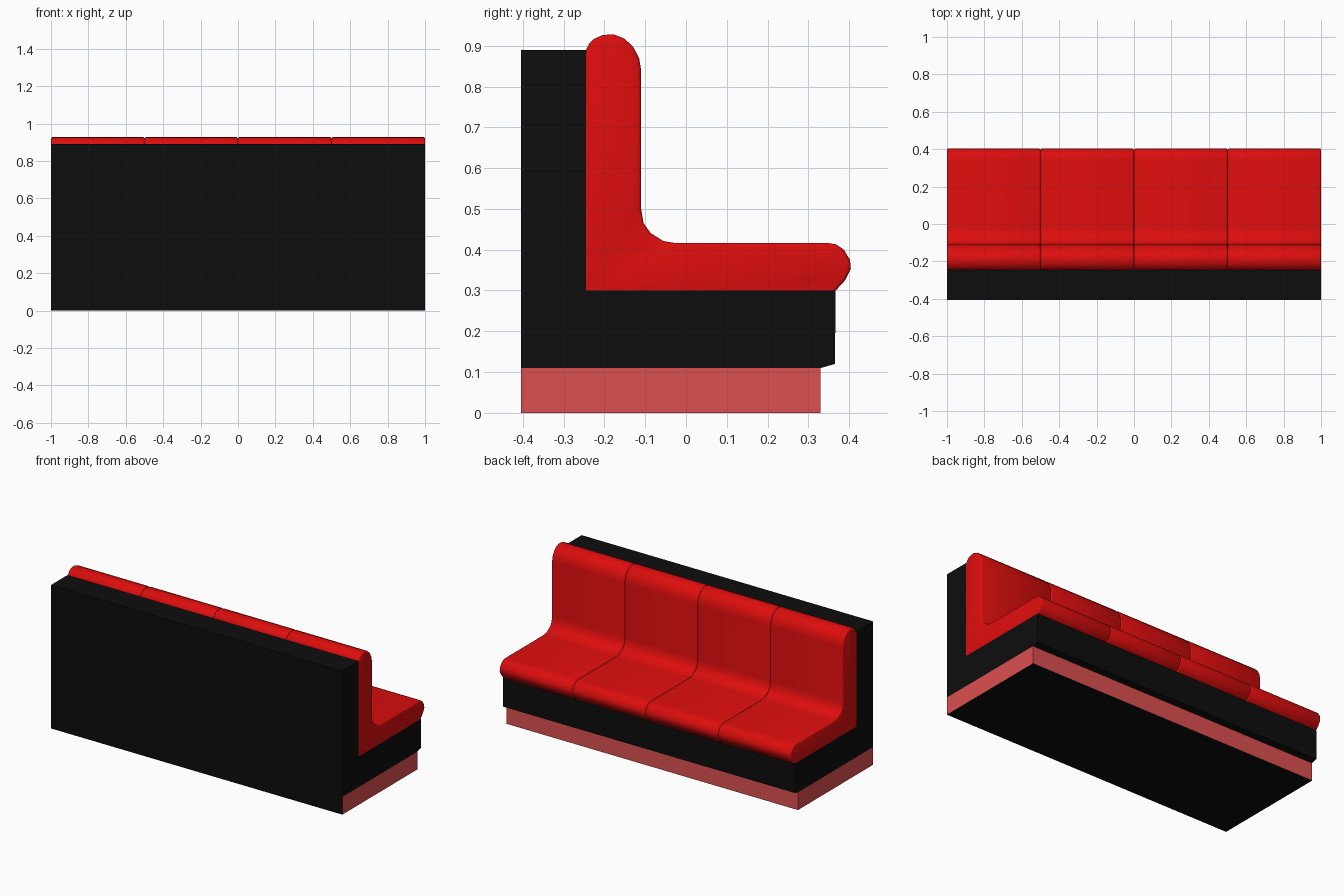
import bpy, bmesh, math

cube = bpy.data.objects.get("Cube")
if cube:
    bpy.data.objects.remove(cube, do_unlink=True)


def material(name, colour):
    m = bpy.data.materials.new(name)
    m.use_nodes = True
    m.diffuse_color = colour
    bsdf = next(n for n in m.node_tree.nodes if n.type == 'BSDF_PRINCIPLED')
    bsdf.inputs["Base Color"].default_value = colour
    return m


red = material("red_upholstery", (0.72, 0.004, 0.004, 1))
black = material("black_panel", (0.004, 0.004, 0.004, 1))
pink = material("faded_red_plinth", (0.72, 0.08, 0.08, 1))


def extrude_profile(name, profile, x0, x1, mats, round_edge=None):
    """Sweep a (y, z) profile along x; round_edge picks the rim edges to soften."""
    bm = bmesh.new()
    face = bm.faces.new([bm.verts.new((x0, y, z)) for y, z in profile])
    ext = bmesh.ops.extrude_face_region(bm, geom=[face])
    moved = [g for g in ext["geom"] if isinstance(g, bmesh.types.BMVert)]
    bmesh.ops.translate(bm, verts=moved, vec=(x1 - x0, 0, 0))
    bmesh.ops.recalc_face_normals(bm, faces=bm.faces)
    if round_edge:
        rim = [e for e in bm.edges
               if abs(e.verts[0].co.x - e.verts[1].co.x) < 1e-5 and round_edge(e)]
        bmesh.ops.bevel(bm, geom=rim, offset=0.008, segments=2, profile=0.5,
                        affect='EDGES', clamp_overlap=True)
    bm.normal_update()
    mesh = bpy.data.meshes.new(name)
    bm.to_mesh(mesh)
    bm.free()
    for m in mats:
        mesh.materials.append(m)
    obj = bpy.data.objects.new(name, mesh)
    bpy.context.collection.objects.link(obj)
    return obj


# Plinth: coloured sides, black back and underside
plinth = extrude_profile("plinth", [(-0.405, 0), (0.33, 0), (0.33, 0.11), (-0.405, 0.11)],
                         -1, 1, [pink, black])
for p in plinth.data.polygons:
    p.material_index = int(p.normal.y < -0.5 or p.normal.z < -0.5)

# L-shaped bench body with the tall back panel
extrude_profile("bench_body", [
    (-0.405, 0.11), (0.33, 0.11), (0.365, 0.12), (0.367, 0.3),
    (-0.245, 0.3), (-0.245, 0.89), (-0.405, 0.89)], -1, 1, [black])

# Four one-piece seat and back cushions with softened seams
BACK, BOTTOM = -0.245, 0.3
cushion_profile = [
    (BACK, BOTTOM), (0.367, BOTTOM), (0.39, 0.325), (0.404, 0.353), (0.402, 0.375),
    (0.387, 0.4), (0.368, 0.413), (0.345, 0.417), (-0.03, 0.417), (-0.055, 0.421),
    (-0.087, 0.441), (-0.104, 0.465), (-0.11, 0.5), (-0.11, 0.84), (-0.115, 0.87),
    (-0.13, 0.898), (-0.152, 0.918), (-0.178, 0.928), (-0.205, 0.926),
    (-0.225, 0.917), (-0.238, 0.904), (BACK, 0.89)]


def exposed(edge):
    a, b = (v.co for v in edge.verts)
    hidden = max(a.z, b.z) < BOTTOM + 1e-4 or max(a.y, b.y) < BACK + 1e-4
    return not hidden


for i in range(4):
    cushion = extrude_profile(f"cushion_{i + 1}", cushion_profile,
                              -1 + i * 0.5, -0.5 + i * 0.5, [red], exposed)
    bpy.ops.object.select_all(action='DESELECT')
    cushion.select_set(True)
    bpy.context.view_layer.objects.active = cushion
    bpy.ops.object.shade_smooth_by_angle(angle=math.radians(50))
